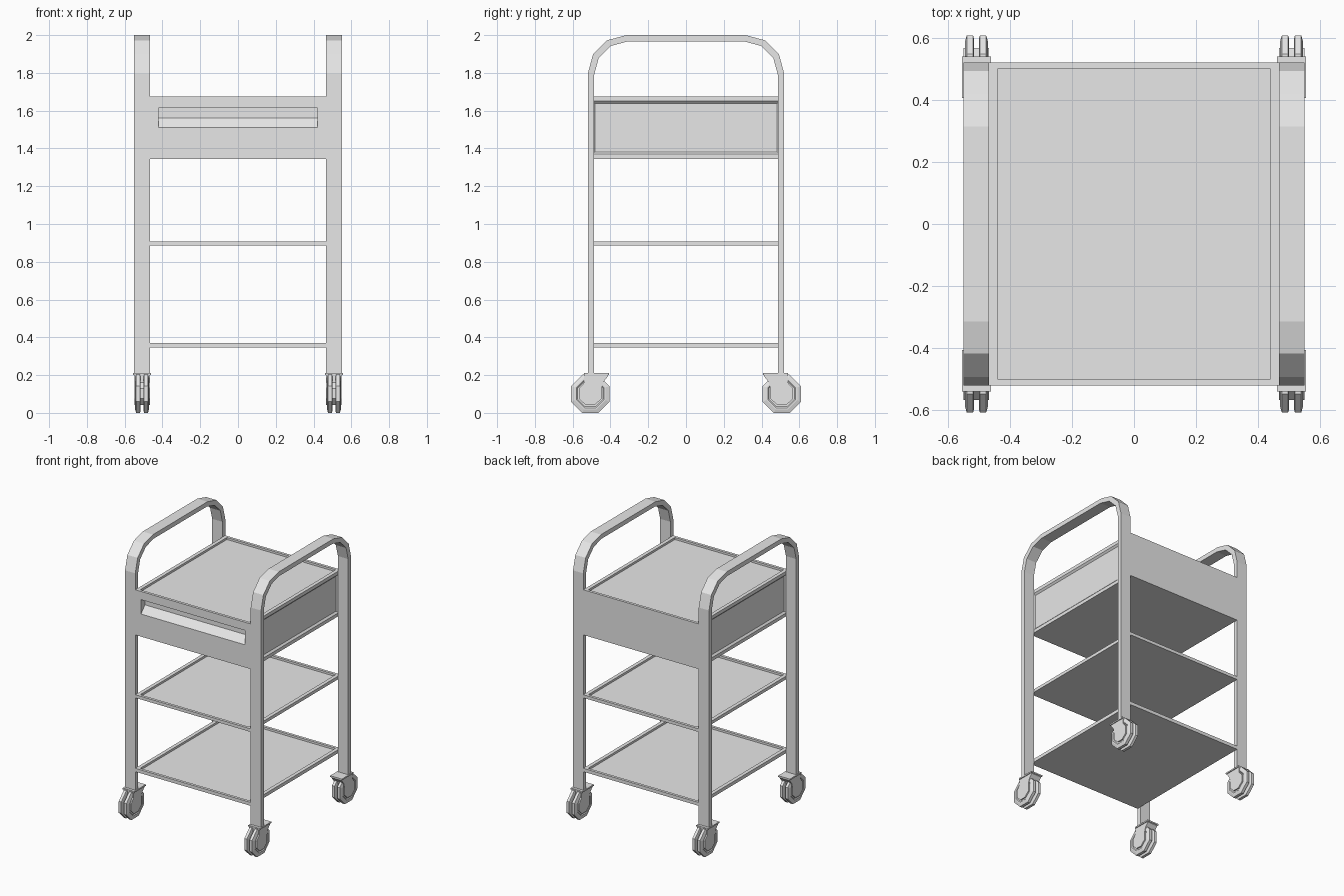
import bpy, bmesh, math
from mathutils import Vector

cube = bpy.data.objects.get("Cube")
if cube:
    bpy.data.objects.remove(cube, do_unlink=True)

# Single painted-metal colour
grey = bpy.data.materials.new("light_grey")
grey.use_nodes = True
grey.diffuse_color = (0.8, 0.8, 0.8, 1)
grey.node_tree.nodes["Principled BSDF"].inputs["Base Color"].default_value = (0.8, 0.8, 0.8, 1)


def finish(name, bm):
    bmesh.ops.recalc_face_normals(bm, faces=bm.faces)
    mesh = bpy.data.meshes.new(name)
    bm.to_mesh(mesh)
    bm.free()
    mesh.materials.append(grey)
    obj = bpy.data.objects.new(name, mesh)
    bpy.context.collection.objects.link(obj)
    return obj


def loft(name, rings):
    """Skin a stack of equal-length point rings and cap both ends."""
    bm = bmesh.new()
    rows = [[bm.verts.new(p) for p in ring] for ring in rings]
    n = len(rows[0])
    for a, b in zip(rows, rows[1:]):
        for i in range(n):
            j = (i + 1) % n
            bm.faces.new((a[i], a[j], b[j], b[i]))
    bm.faces.new(rows[0])
    bm.faces.new(rows[-1])
    return finish(name, bm)


def prism(name, profile, x0, x1):
    """Extrude a (y, z) profile along x."""
    return loft(name, [[(x, y, z) for y, z in profile] for x in (x0, x1)])


def tray(name, z0, z1, lip, panelled=False):
    """Slab with a sunken top and optional recessed side panels."""
    bm = bmesh.new()
    bmesh.ops.create_cube(bm, size=1)
    for v in bm.verts:
        v.co = (v.co.x * 2 * HALF_X, v.co.y * 2 * HALF_Y, z1 if v.co.z > 0 else z0)
    bm.normal_update()
    top = next(f for f in bm.faces if f.normal.z > 0.9)
    sides = [f for f in bm.faces if abs(f.normal.x) > 0.9]
    bmesh.ops.inset_region(bm, faces=[top], thickness=0.02)
    for v in top.verts:
        v.co.x = math.copysign(0.44, v.co.x)
        v.co.y = math.copysign(0.50, v.co.y)
    sunk = bmesh.ops.extrude_discrete_faces(bm, faces=[top])["faces"][0]
    bmesh.ops.translate(bm, verts=sunk.verts, vec=Vector((0, 0, -lip)))
    if panelled:
        for f in sides:
            bmesh.ops.inset_region(bm, faces=[f], thickness=0.035)
            bmesh.ops.inset_region(bm, faces=[f], thickness=0.018, depth=-0.012)
    return finish(name, bm)


HALF_X, HALF_Y = 0.467, 0.52

# Side frames: flat bars bent into tall arches
def arch(radius, half, top, foot):
    pts = [(half, foot)]
    for k in range(4):
        a = math.radians(30 * k)
        pts.append((half - radius + radius * math.cos(a), top - radius + radius * math.sin(a)))
    return pts + [(-y, z) for y, z in reversed(pts)]


bar = 0.033
frame_profile = arch(0.205, HALF_Y, 2.0, 0.205) + arch(0.18, HALF_Y - bar, 2.0 - bar, 0.205)[::-1]
for side, s in (("left", 1), ("right", -1)):
    prism(f"{side}_frame", frame_profile, s * HALF_X, s * 0.55)

# Shelves
tray("lower_shelf", 0.345, 0.37, 0.015)
tray("middle_shelf", 0.885, 0.908, 0.015)

# Drawer cabinet with a scooped finger grip
cabinet = tray("drawer_cabinet", 1.345, 1.675, 0.015, panelled=True)
scoop = prism("grip_cutter", [(-0.56, 1.615), (-0.475, 1.615), (-0.475, 1.56),
                              (-0.52, 1.51), (-0.56, 1.4656)], -0.42, 0.42)
scoop.hide_render = True
cut = cabinet.modifiers.new("grip", "BOOLEAN")
cut.object = scoop
cut.operation = "DIFFERENCE"
cut.solver = "EXACT"
bpy.context.view_layer.objects.active = cabinet
bpy.ops.object.modifier_apply(modifier="grip")
bpy.data.objects.remove(scoop, do_unlink=True)

# Casters: twin octagonal wheels, housing and mounting plate
CX, CY, CZ = 0.508, 0.507, 0.101


def octagon(x, cy, apothem):
    r = apothem / math.cos(math.pi / 8)
    angles = [math.pi / 8 + k * math.pi / 4 for k in range(8)]
    return [(x, cy + r * math.cos(a), CZ + r * math.sin(a)) for a in angles]


wheel_steps = [(0.008, 0.09), (0.011, 0.101), (0.031, 0.101), (0.037, 0.082),
               (0.037, 0.074), (0.032, 0.068)]
housing = [(0.032, 0.205), (0.032, 0.16), (0.06, 0.128), (0.06, 0.076), (0.025, 0.042),
           (-0.025, 0.042), (-0.06, 0.076), (-0.06, 0.13), (-0.07, 0.165), (-0.095, 0.195),
           (-0.095, 0.205)]
plate = [(-0.1, 0.2), (0.033, 0.2), (0.033, 0.21), (-0.1, 0.21)]

for end, sy in (("front", -1), ("back", 1)):
    for side, sx in (("left", 1), ("right", -1)):
        tag = f"{end}_{side}"
        x, y = sx * CX, sy * CY
        for half, d in (("outer", sx), ("inner", -sx)):
            loft(f"{tag}_{half}_wheel", [octagon(x + d * dx, y, r) for dx, r in wheel_steps])
        prism(f"{tag}_caster_housing", [(y + sy * o, z) for o, z in housing], x - 0.041, x + 0.041)
        prism(f"{tag}_caster_plate", [(y + sy * o, z) for o, z in plate], x - 0.047, x + 0.047)
